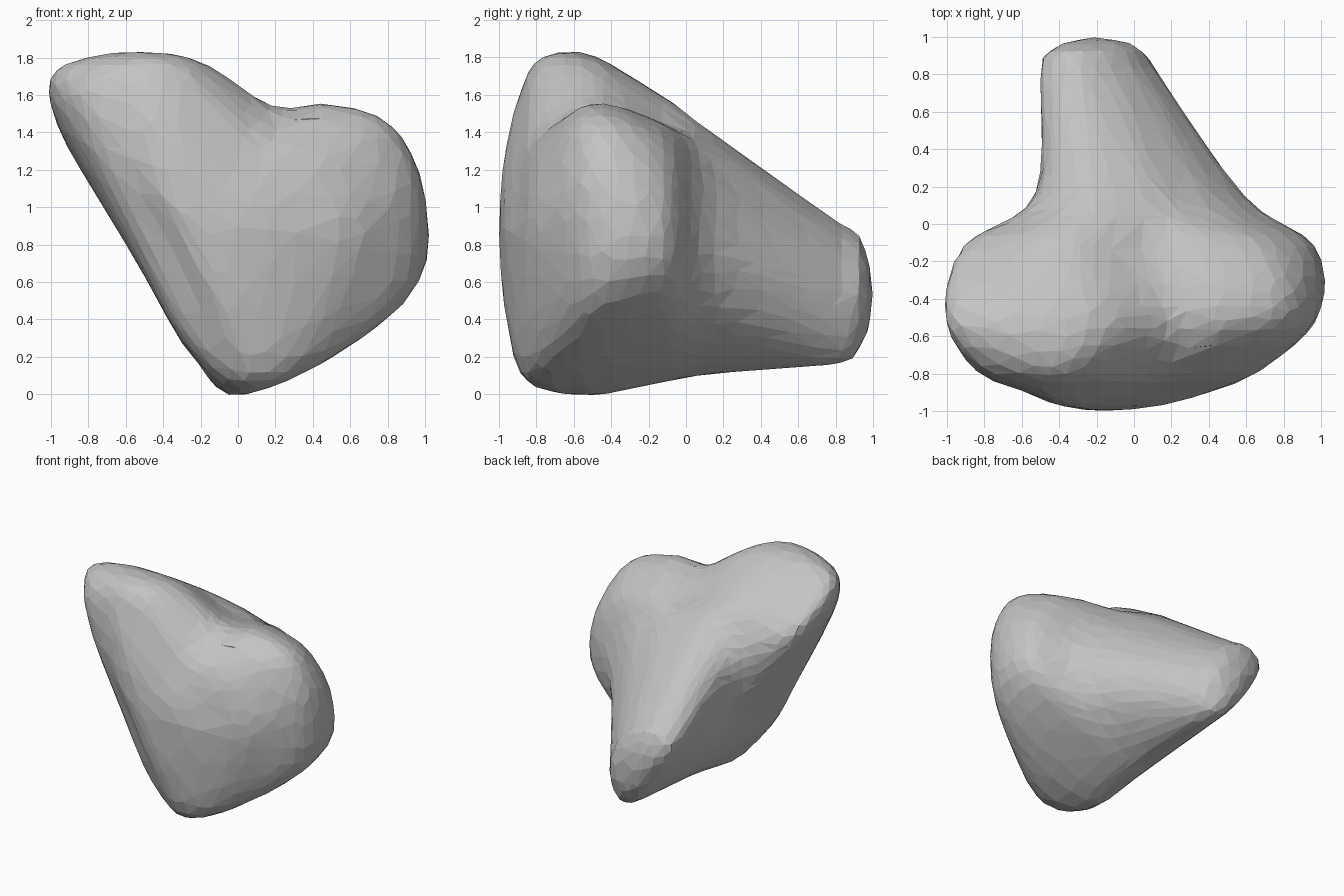
import bpy
import bmesh
from mathutils import Vector

default_cube = bpy.data.objects.get("Cube")
if default_cube:
    bpy.data.objects.remove(default_cube, do_unlink=True)


def make_material(name, shade):
    colour = (shade, shade, shade, 1.0)
    material = bpy.data.materials.new(name)
    material.use_nodes = True
    material.diffuse_color = colour
    shader = material.node_tree.nodes["Principled BSDF"]
    shader.inputs["Base Color"].default_value = colour
    shader.inputs["Roughness"].default_value = 0.9
    return material


def spline(before, start, end, after, t):
    """Smooth curve point between start and end."""
    slope_in = (end - before) / 2
    slope_out = (after - start) / 2
    return (start * (2 * t**3 - 3 * t**2 + 1) + slope_in * (t**3 - 2 * t**2 + t)
            + end * (3 * t**2 - 2 * t**3) + slope_out * (t**3 - t**2))


def smooth_loop(points, steps):
    """Subdivide a closed outline."""
    count = len(points)
    return [spline(points[i - 1], points[i], points[(i + 1) % count],
                   points[(i + 2) % count], s / steps)
            for i in range(count) for s in range(steps)]


def section(y, outline):
    return [Vector((x, y, z)) for x, z in outline]


def shrunk(ring, y, factor, centre):
    """Copy of a section, moved to y and scaled toward a centre."""
    middle = Vector((centre[0], y, centre[1]))
    return [middle + (Vector((p.x, y, p.z)) - middle) * factor for p in ring]


# Cross-sections from front to back, each running from the right lobe
# over the saddle to the left lobe, then along the keel
prow = section(-0.9, [
    (-0.54, 1.15), (-0.57, 1.42), (-0.42, 1.57), (0, 1.25), (0.18, 1.14), (0.32, 1),
    (0.4, 0.78), (0.25, 0.26), (0.04, 0.15), (-0.17, 0.42), (-0.36, 0.8)])
front = section(-0.78, [
    (-0.82, 1.4), (-0.79, 1.7), (-0.35, 1.78), (0.1, 1.42), (0.35, 1.34), (0.56, 1.2),
    (0.68, 0.85), (0.45, 0.23), (0.05, 0.03), (-0.25, 0.26), (-0.5, 0.72)])
widest = section(-0.5, [
    (-1, 1.57), (-0.81, 1.79), (-0.24, 1.78), (0.19, 1.54), (0.5, 1.55), (0.83, 1.42),
    (0.98, 1), (0.85, 0.45), (0.05, 0), (-0.24, 0.2), (-0.5, 0.63)])
shoulder = section(-0.12, [
    (-0.91, 1.36), (-0.75, 1.5), (-0.35, 1.59), (0.08, 1.44), (0.4, 1.44), (0.74, 1.32),
    (0.95, 0.98), (0.86, 0.55), (0.08, 0.08), (-0.24, 0.21), (-0.5, 0.67)])
waist = section(0.15, [
    (-0.53, 1.05), (-0.46, 1.28), (-0.25, 1.39), (0.05, 1.33), (0.25, 1.22), (0.45, 1.05),
    (0.59, 0.75), (0.45, 0.4), (0.05, 0.12), (-0.21, 0.2), (-0.43, 0.56)])
tail = section(0.8, [
    (-0.5, 0.75), (-0.44, 0.88), (-0.3, 0.93), (-0.14, 0.87), (-0.02, 0.78), (0.07, 0.66),
    (0.13, 0.5), (0.11, 0.31), (0, 0.17), (-0.16, 0.21), (-0.36, 0.46)])

front_centre = (-0.18, 0.88)
tail_centre = (-0.29, 0.55)
tip_centre = (-0.21, 0.52)
sections = [
    shrunk(prow, -0.99, 0.3, front_centre),
    shrunk(prow, -0.965, 0.6, front_centre),
    prow, front, widest, shoulder, waist, tail,
    shrunk(tail, 0.92, 0.81, tail_centre),
    shrunk(tail, 0.98, 0.45, tip_centre),
]

# Smooth the sections, then blend them along the length
steps = 5
loops = [smooth_loop(s, steps) for s in sections]
last = len(loops) - 1
rings = []
for i in range(last):
    neighbours = (loops[max(i - 1, 0)], loops[i], loops[i + 1], loops[min(i + 2, last)])
    for s in range(steps):
        rings.append([spline(*four, s / steps) for four in zip(*neighbours)])
rings.append(loops[last])

# Skin the boulder and close both ends
bm = bmesh.new()
rows = [[bm.verts.new(p) for p in ring] for ring in rings]
around = len(rows[0])
for a, b in zip(rows, rows[1:]):
    for j in range(around):
        k = (j + 1) % around
        bm.faces.new((a[j], a[k], b[k], b[j]))
for row, y, centre in ((rows[0], -1, front_centre), (rows[-1], 1, tip_centre)):
    pole = bm.verts.new((centre[0], y, centre[1]))
    for j in range(around):
        bm.faces.new((row[j], row[(j + 1) % around], pole))

bmesh.ops.recalc_face_normals(bm, faces=bm.faces[:])
mesh = bpy.data.meshes.new("boulder")
bm.to_mesh(mesh)
bm.free()
mesh.materials.append(make_material("stone grey", 0.55))

boulder = bpy.data.objects.new("boulder", mesh)
bpy.context.scene.collection.objects.link(boulder)

# Even skin reduced to large, irregular flat facets
skin = boulder.modifiers.new("even skin", "REMESH")
skin.mode = "VOXEL"
skin.voxel_size = 0.04
facets = boulder.modifiers.new("facets", "DECIMATE")
facets.ratio = 0.07
